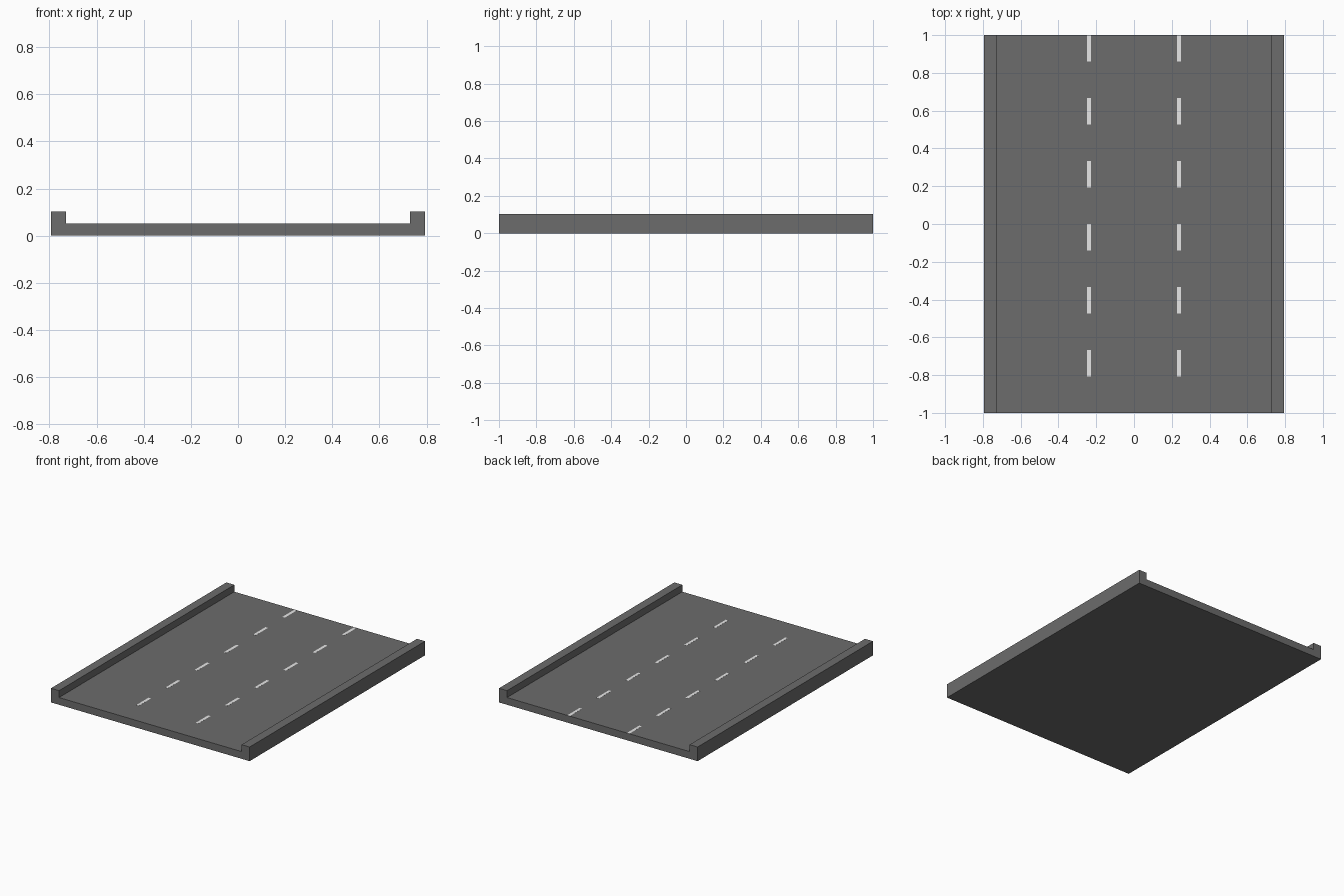
import bpy
import bmesh

default = bpy.data.objects.get("Cube")
if default:
    bpy.data.objects.remove(default, do_unlink=True)

HALF_W, CURB_IN, HALF_L = 0.793, 0.729, 1.0
ROAD_Z, CURB_Z = 0.052, 0.102


def material(name, value):
    mat = bpy.data.materials.new(name)
    mat.use_nodes = True
    colour = (value, value, value, 1)
    mat.diffuse_color = colour
    mat.node_tree.nodes["Principled BSDF"].inputs["Base Color"].default_value = colour
    return mat


def add_object(name, bm, mat):
    bmesh.ops.recalc_face_normals(bm, faces=bm.faces)
    mesh = bpy.data.meshes.new(name)
    bm.to_mesh(mesh)
    bm.free()
    mesh.materials.append(mat)
    obj = bpy.data.objects.new(name, mesh)
    bpy.context.collection.objects.link(obj)
    return obj


asphalt = material("asphalt grey", 0.15)
paint = material("lane paint white", 0.8)

# Road slab with raised curbs: one U profile extruded along y
half = [(HALF_W, 0), (HALF_W, CURB_Z), (CURB_IN, CURB_Z), (CURB_IN, ROAD_Z)]
profile = half + [(-x, z) for x, z in reversed(half)]
bm = bmesh.new()
end = bm.faces.new([bm.verts.new((x, -HALF_L, z)) for x, z in profile])
moved = bmesh.ops.extrude_face_region(bm, geom=[end], use_keep_orig=True)["geom"]
bmesh.ops.translate(bm, vec=(0, 2 * HALF_L, 0),
                    verts=[v for v in moved if isinstance(v, bmesh.types.BMVert)])
add_object("road_with_curbs", bm, asphalt)

# Dashed lane lines: thin painted plates, two rows of six
DASH_W, DASH_L, PITCH, LANE_X = 0.02, 0.14, 1 / 3, 0.238
for side, x in (("left", LANE_X), ("right", -LANE_X)):
    bm = bmesh.new()
    for i in range(6):
        y = HALF_L - i * PITCH - DASH_L / 2
        verts = bmesh.ops.create_cube(bm, size=1)["verts"]
        bmesh.ops.scale(bm, vec=(DASH_W, DASH_L, 0.001), verts=verts)
        bmesh.ops.translate(bm, vec=(x, y, ROAD_Z), verts=verts)
    add_object(side + "_lane_dashes", bm, paint)
